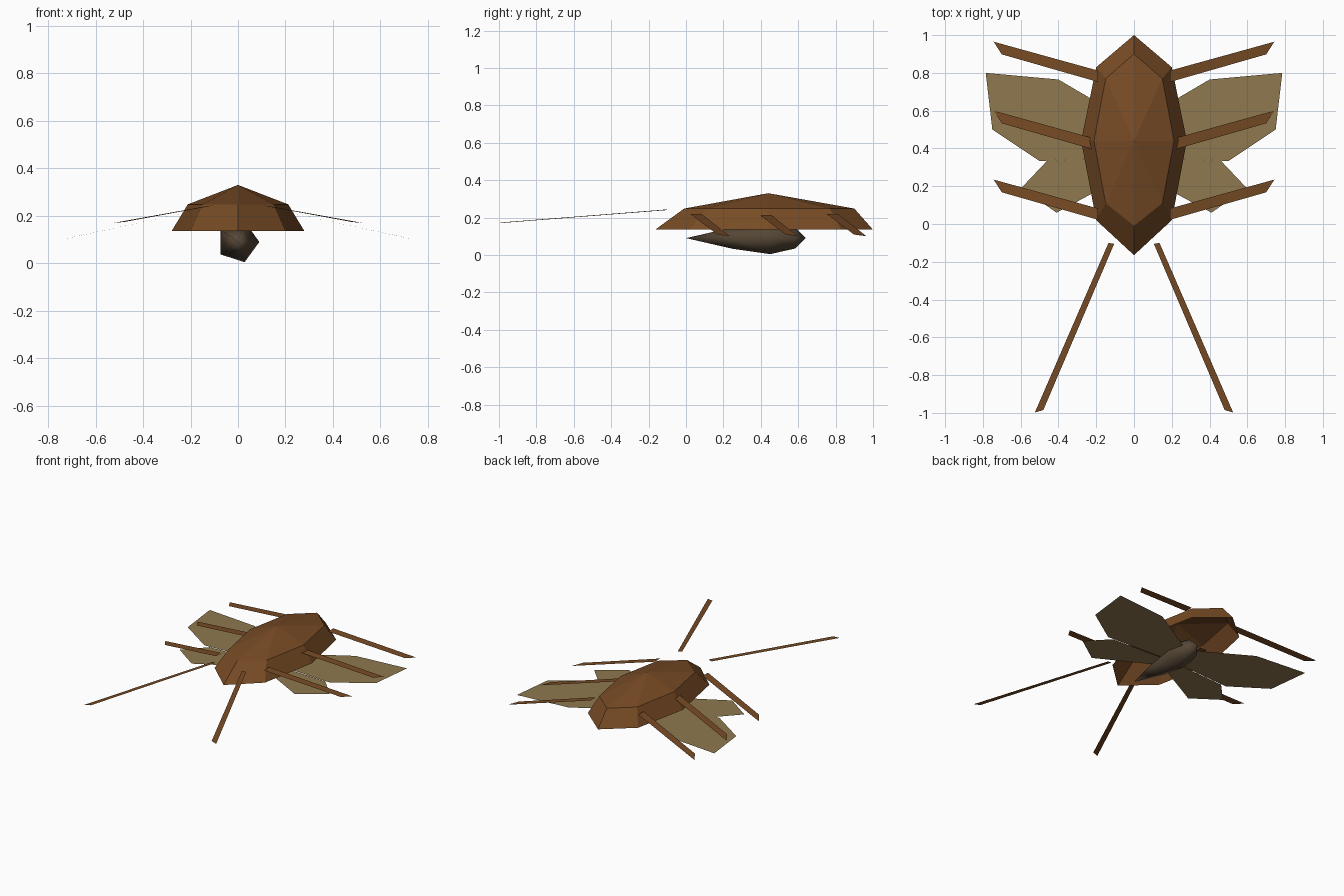
import bpy, math

if "Cube" in bpy.data.objects:
    bpy.data.objects.remove(bpy.data.objects["Cube"])


def material(name, rgb):
    m = bpy.data.materials.new(name)
    m.diffuse_color = (*rgb, 1)
    m.use_nodes = True
    m.node_tree.nodes["Principled BSDF"].inputs["Base Color"].default_value = m.diffuse_color
    return m


BROWN = material("shell brown", (0.185, 0.070, 0.018))
TAN = material("wing tan", (0.275, 0.190, 0.078))
DARK = material("belly dark brown", (0.090, 0.062, 0.036))


def build(name, verts, faces, mat):
    me = bpy.data.meshes.new(name)
    me.from_pydata(verts, [], faces)
    me.materials.append(mat)
    ob = bpy.data.objects.new(name, me)
    bpy.context.collection.objects.link(ob)
    return ob


def pair(name, points, mat):
    """Flat plate on the right side and its mirror image on the left."""
    n = len(points)
    build(name + "_right", points, [range(n)], mat)
    build(name + "_left", [(-x, y, z) for x, y, z in points],
          [range(n - 1, -1, -1)], mat)


def ring(half, z):
    """Close a half outline (nose to tail, x >= 0) into a full loop."""
    return [(x, y, z) for x, y in half] + \
           [(-x, y, z) for x, y in half[-2:0:-1]]


# Faceted shell, open underneath
rim = ring([(0, -0.165), (0.2, 0.02), (0.28, 0.44), (0.2, 0.83), (0, 1.0)], 0.135)
shoulder = ring([(0, -0.01), (0.15, 0.11), (0.212, 0.44), (0.15, 0.77), (0, 0.9)], 0.248)
n = len(rim)
faces = [(i, (i + 1) % n, n + (i + 1) % n, n + i) for i in range(n)]
faces += [(n + i, n + (i + 1) % n, 2 * n) for i in range(n)]
build("shell", rim + shoulder + [(0, 0.44, 0.33)], faces, BROWN)

# Five-sided spindle belly with smooth shading
S, ZC = 5, 0.09
verts = [(0, 0, ZC)]
for y, r in [(0.25, 0.06), (0.45, 0.09), (0.585, 0.058)]:
    for k in range(S):
        a = 2 * math.pi * k / S
        verts.append((r * math.cos(a), y, ZC + r * math.sin(a)))
verts.append((0, 0.64, ZC))
faces = []
for k in range(S):
    j = (k + 1) % S
    faces.append((0, 1 + k, 1 + j))
    for b in (1, 1 + S):
        faces.append((b + k, b + S + k, b + S + j, b + j))
    faces.append((1 + 2 * S + k, 1 + 3 * S, 1 + 2 * S + j))
belly = build("belly", verts, [f[::-1] for f in faces], DARK)
belly.data.shade_smooth()

# Three pairs of flat legs sloping down and outward
for label, y in (("front", 0), ("middle", 0.365), ("rear", 0.73)):
    pair(label + "_leg", [(0.19, 0.022 + y, 0.22), (0.70, 0.168 + y, 0.109),
                          (0.743, 0.235 + y, 0.10), (0.19, 0.082 + y, 0.22)], BROWN)

# Long flat feelers
pair("feeler", [(0.105, -0.105, 0.243), (0.48, -0.985, 0.174),
                (0.525, -0.998, 0.17), (0.135, -0.1, 0.24)][::1], BROWN)

# Flat wings rooted under the shell
WZ = 0.096
pair("large_wing", [(x, y, WZ) for x, y in [
    (0, 0.36), (0.5, 0.333), (0.75, 0.5), (0.785, 0.8), (0.4, 0.765), (0, 0.53)]], TAN)
pair("small_wing", [(x, y, WZ - 0.003) for x, y in [
    (0, 0.28), (0.41, 0.06), (0.597, 0.19), (0.46, 0.335), (0, 0.36)]], TAN)
